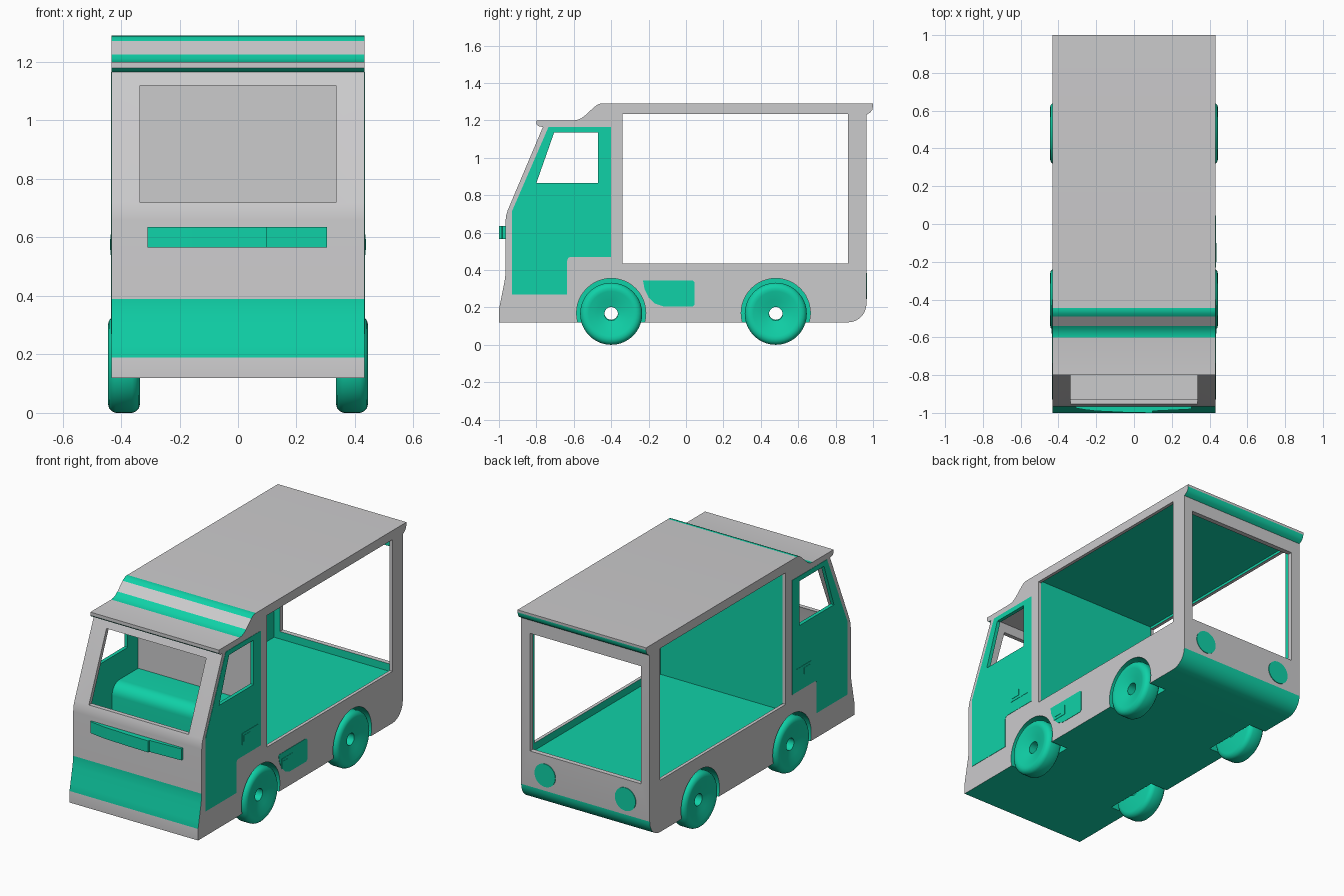
import bpy, bmesh
from math import sin, cos, pi, radians

cube = bpy.data.objects.get("Cube")
if cube:
    bpy.data.objects.remove(cube, do_unlink=True)


def material(name, rgb):
    m = bpy.data.materials.new(name)
    m.use_nodes = True
    m.diffuse_color = (*rgb, 1)
    m.node_tree.nodes["Principled BSDF"].inputs["Base Color"].default_value = (*rgb, 1)
    return m


GREY = material("light grey", (0.6, 0.595, 0.605))
TEAL = material("teal green", (0.005, 0.64, 0.39))
HALF = 0.432


def finish(name, bm, rule):
    """Turn a bmesh into an object; rule(normal, centre) is true for teal faces."""
    bmesh.ops.recalc_face_normals(bm, faces=bm.faces)
    for f in bm.faces:
        f.material_index = int(rule(f.normal, f.calc_center_median()))
    me = bpy.data.meshes.new(name)
    bm.to_mesh(me)
    bm.free()
    me.materials.append(GREY)
    me.materials.append(TEAL)
    ob = bpy.data.objects.new(name, me)
    bpy.context.collection.objects.link(ob)
    return ob


def teal(n, c):
    return True


def grey(n, c):
    return False


def prism(name, pts, x0, x1, rule=teal):
    """Side profile of (y, z) points extruded along x."""
    bm = bmesh.new()
    a, b = ([bm.verts.new((x, y, z)) for y, z in pts] for x in (x0, x1))
    bm.faces.new(a)
    bm.faces.new(b)
    for i in range(len(pts)):
        j = (i + 1) % len(pts)
        bm.faces.new((a[i], a[j], b[j], b[i]))
    return finish(name, bm, rule)


def rect(y0, z0, y1, z1):
    return [(y0, z0), (y1, z0), (y1, z1), (y0, z1)]


def arc(cy, cz, r, a0, a1, n=8):
    angles = [radians(a0 + (a1 - a0) * i / n) for i in range(n + 1)]
    return [(cy + r * cos(a), cz + r * sin(a)) for a in angles]


def circle(cy, cz, r, n=48):
    return arc(cy, cz, r, 0, 360, n)[:-1]


def cut(ob, cutters):
    bpy.context.view_layer.objects.active = ob
    for c in cutters:
        mod = ob.modifiers.new("cut", "BOOLEAN")
        mod.operation = "DIFFERENCE"
        mod.solver = "EXACT"
        mod.object = c
        bpy.ops.object.modifier_apply(modifier=mod.name)


def smooth(ob, angle=30):
    bpy.ops.object.select_all(action="DESELECT")
    ob.select_set(True)
    bpy.context.view_layer.objects.active = ob
    bpy.ops.object.shade_smooth_by_angle(angle=radians(angle))


# Body shell: full side profile with visor, stepped roof and rounded tail
profile = [(-1, .12), (-1, .19), (-.992, .23), (-.982, .28), (-.972, .33), (-.967, .36),
           (-.965, .39), (-.965, .66), (-.962, .69), (-.953, .72), (-.765, 1.165),
           (-.782, 1.167), (-.793, 1.172), (-.80, 1.18), (-.80, 1.20), (-.60, 1.20),
           (-.58, 1.203), (-.56, 1.211), (-.54, 1.226), (-.49, 1.272), (-.475, 1.283),
           (-.46, 1.289), (-.445, 1.29), (1, 1.29), (1, 1.275), (.996, 1.257),
           (.985, 1.242), (.965, 1.23)] + arc(.865, .22, .10, 0, -90)


def body_rule(n, c):
    if abs(n.x) > .5:
        return False
    nose = c.y < -.9 and .19 < c.z < .39
    roof_bends = 1.2 < c.z and (-.6 < c.y < -.54 or -.49 < c.y < -.445)
    return n.z < -.05 or nose or roof_bends


body = prism("van_body", profile, -HALF, HALF, body_rule)

# Hollow cab with a moulded bench, and hollow cargo bay
cab_pts = ([(-.93, .30), (-.62, .30)] + arc(-.55, .63, .07, 180, 90) +
           [(-.37, .70), (-.37, 1.165), (-.74, 1.165), (-.93, .71)])
cab = prism("cab_cutter", cab_pts, -.412, .412,
            lambda n, c: abs(n.x) > .5 or (c.y > -.63 and c.z < .71))
bay = prism("bay_cutter", rect(-.345, .39, .935, 1.25), -.412, .412)

# Openings
side_opening = prism("side_cutter", rect(-.34, .435, .865, 1.235), -1, 1, grey)
rear_window = prism("rear_cutter", rect(.9, .435, 1.1, 1.15), -.372, .372, grey)
windscreen = prism("windscreen_cutter", rect(-1.1, .72, -.70, 1.12), -.335, .335, grey)
door_window = prism("door_window_cutter",
                    [(-.80, .865), (-.47, .865), (-.47, 1.135), (-.705, 1.135)], -1, 1)
cutters = [cab, bay, side_opening, rear_window, windscreen, door_window]

# Wheel arches and axle holes
AXLES = (-.40, .48)
for y in AXLES:
    cutters.append(prism("axle_cutter", circle(y, .17, .036, 24), -1, 1))
    for s in (-1, 1):
        cutters.append(prism("arch_cutter", circle(y, .17, .185), s * .315, s * .6))
cut(body, cutters)
smooth(body)

# Doors with handles on both sides
door_pts = ([(-.93, .27), (-.635, .27)] + arc(-.615, .45, .02, 180, 90, 4) +
            [(-.40, .47), (-.40, 1.165), (-.735, 1.165), (-.93, .715)])


def plate(name, pts, s, base, top):
    return prism(name, pts, s * (HALF + base), s * (HALF + top))


for s, side in ((1, "left"), (-1, "right")):
    door = plate(side + "_door", door_pts, s, -.004, .002)
    cut(door, [door_window])
    plate(side + "_handle_plate", rect(-.58, .54, -.43, .61), s, 0, .004)
    plate(side + "_handle_grip", rect(-.568, .557, -.51, .595), s, 0, .006)

# Filler flap on one side only
flap = ([(-.23, .345), (-.222, .30), (-.20, .255), (-.165, .22), (-.12, .205)] +
        [(.035, .205), (.045, .215), (.045, .335), (.035, .345)])
plate("filler_flap", flap, 1, -.004, .002)
plate("filler_handle_plate", rect(-.20, .25, -.10, .31), 1, 0, .004)
plate("filler_handle_grip", rect(-.187, .268, -.137, .294), 1, 0, .006)

for c in cutters:
    bpy.data.objects.remove(c, do_unlink=True)


# Wheels: lathed tyre with a dished face and an open hub
def wheel(name, y, s):
    prof = [(.335, .036), (.335, .135), (.339, .150), (.349, .161), (.362, .166),
            (.418, .166), (.431, .161), (.441, .150), (.445, .135), (.443, .120),
            (.430, .075), (.420, .036)]
    bm = bmesh.new()
    n = 40
    rings = [[bm.verts.new((s * x, y + r * cos(2 * pi * k / n), .166 + r * sin(2 * pi * k / n)))
              for x, r in prof] for k in range(n)]
    for k in range(n):
        a, b = rings[k], rings[(k + 1) % n]
        for i in range(len(prof)):
            j = (i + 1) % len(prof)
            bm.faces.new((a[i], a[j], b[j], b[i]))
    smooth(finish(name, bm, teal), 40)


for y, end in zip(AXLES, ("front", "rear")):
    for s, side in ((1, "left"), (-1, "right")):
        wheel(f"{end}_{side}_wheel", y, s)


# Tail lights: round plates on the back
for s, side in ((1, "left"), (-1, "right")):
    bm = bmesh.new()
    bmesh.ops.create_cone(bm, cap_ends=True, segments=32, radius1=.07, radius2=.07, depth=.008)
    for v in bm.verts:
        x, y, z = v.co
        v.co = (s * .27 + x, .965 + z, .315 + y)
    finish(side + "_tail_light", bm, teal)

# Front trim bar: bowed plan with a step, extruded upwards
plan = [(-.31, -.96), (-.31, -.974), (-.26, -.983), (-.20, -.990), (-.05, -.997),
        (.097, -1.0), (.097, -.990), (.305, -.980), (.305, -.96)]
bm = bmesh.new()
base = bm.faces.new([bm.verts.new((x, y, .565)) for x, y in plan])
top = bmesh.ops.extrude_face_region(bm, geom=[base])["geom"]
bmesh.ops.translate(bm, vec=(0, 0, .07), verts=[v for v in top if isinstance(v, bmesh.types.BMVert)])
smooth(finish("front_trim_bar", bm, teal))
